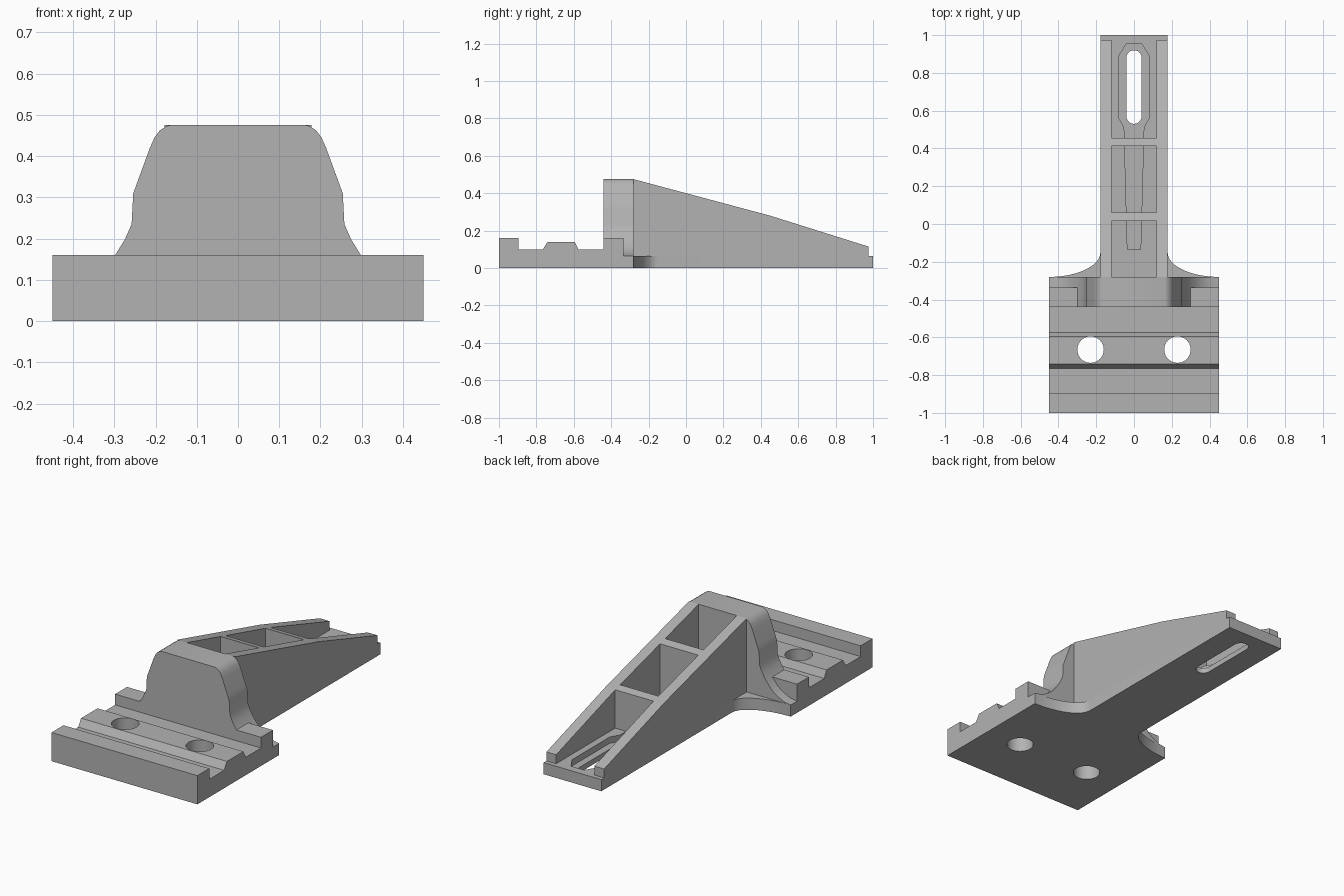
import bpy, bmesh, math
from mathutils import Vector

if "Cube" in bpy.data.objects:
    bpy.data.objects.remove(bpy.data.objects["Cube"])

grey = bpy.data.materials.new("plain grey")
grey.use_nodes = True
colour = (0.45, 0.45, 0.45, 1)
grey.diffuse_color = colour
grey.node_tree.nodes["Principled BSDF"].inputs["Base Color"].default_value = colour

PLACE = {
    "x": lambda a, b, d: (d, a, b),
    "y": lambda a, b, d: (a, d, b),
    "z": lambda a, b, d: (a, b, d),
}


def prism(name, profile, axis, start, end):
    """Extrude a closed 2D profile along one axis."""
    place = PLACE[axis]
    bm = bmesh.new()
    face = bm.faces.new([bm.verts.new(place(a, b, start)) for a, b in profile])
    moved = bmesh.ops.extrude_face_region(bm, geom=[face])["geom"]
    offset = Vector(place(0, 0, end - start))
    bmesh.ops.translate(bm, vec=offset, verts=[v for v in moved if isinstance(v, bmesh.types.BMVert)])
    bmesh.ops.recalc_face_normals(bm, faces=bm.faces)
    mesh = bpy.data.meshes.new(name)
    bm.to_mesh(mesh)
    bm.free()
    mesh.materials.append(grey)
    obj = bpy.data.objects.new(name, mesh)
    bpy.context.collection.objects.link(obj)
    return obj


def activate(obj):
    bpy.ops.object.select_all(action="DESELECT")
    obj.select_set(True)
    bpy.context.view_layer.objects.active = obj


def cut(obj, cutter):
    mod = obj.modifiers.new("cut", "BOOLEAN")
    mod.operation, mod.solver, mod.object = "DIFFERENCE", "EXACT", cutter
    activate(obj)
    bpy.ops.object.modifier_apply(modifier=mod.name)
    bpy.data.objects.remove(cutter)


def smooth(obj):
    activate(obj)
    bpy.ops.object.shade_smooth_by_angle(angle=math.radians(30))


def arc(cx, cy, rx, ry, first, last, steps):
    angles = [math.radians(first + (last - first) * i / steps) for i in range(steps + 1)]
    return [(cx + rx * math.cos(t), cy + ry * math.sin(t)) for t in angles]


def mirrored(half):
    """Close a right-hand outline with its mirror image."""
    return half + [(-a, b) for a, b in reversed(half)]


FLOOR, BACK, HALF = 0.065, -0.28, 0.178

# Grooved clamp base with two bolt holes
base = prism("clamp_base", [
    (-1, 0), (BACK, 0), (BACK, FLOOR), (-0.44, FLOOR), (-0.44, 0.1), (-0.575, 0.1),
    (-0.595, 0.14), (-0.74, 0.14), (-0.765, 0.1), (-0.895, 0.1), (-0.895, 0.16), (-1, 0.16),
], "x", -0.45, 0.45)
for side in (-1, 1):
    hole = arc(side * 0.23, -0.665, 0.07, 0.07, 0, 360, 40)[:-1]
    cut(base, prism("bolt_cutter", hole, "z", -0.1, 0.3))
smooth(base)

# Flared upright behind the clamp
upright = prism("upright", mirrored([
    (0.45, FLOOR), (0.41, 0.072), (0.37, 0.09), (0.335, 0.115), (0.298, 0.16), (0.275, 0.197),
    (0.258, 0.235), (0.254, 0.31), (0.243, 0.34), (0.213, 0.422), (0.202, 0.446),
    (0.19, 0.462), (0.175, 0.472), (0.165, 0.475),
]), "y", -0.44, BACK)
smooth(upright)

# Corner stops
for name, side in (("left", 1), ("right", -1)):
    prism(name + "_corner_stop", [(-0.44, FLOOR), (-0.335, FLOOR), (-0.335, 0.16), (-0.44, 0.16)],
          "x", side * 0.298, side * 0.45)

# Arm floor with flared root, recessed channel and slot
root = arc(0.45, -0.15, 0.45 - HALF, 0.13, 270, 180, 16)
floor = prism("arm_floor", mirrored(root + [(HALF, 1)]), "z", 0, FLOOR)
recess = mirrored([(0.035, -0.135), (0.052, 0.51), (0.08, 0.56), (0.08, 0.89), (0.04, 0.955)])
cut(floor, prism("recess_cutter", recess, "z", 0.03, 0.2))
slot = arc(0, 0.88, 0.04, 0.04, 0, 180, 12) + arc(0, 0.57, 0.04, 0.04, 180, 360, 12)
cut(floor, prism("slot_cutter", slot, "z", -0.1, 0.2))
smooth(floor)

# Tapering side walls
slope = [(BACK, 0.475), (0.45, 0.28), (0.975, 0.115)]
for name, side in (("left", 1), ("right", -1)):
    prism(name + "_arm_wall", [(BACK, FLOOR)] + slope + [(0.975, FLOOR)],
          "x", side * 0.118, side * HALF)


def height(y):
    (y0, z0), (y1, z1) = slope[:2]
    return z0 + (z1 - z0) * (y - y0) / (y1 - y0)


# Cross ribs between the walls
for name, y0, y1 in (("inner", 0.015, 0.06), ("outer", 0.412, 0.455)):
    prism(name + "_cross_rib", [(y0, FLOOR), (y1, FLOOR), (y1, height(y1)), (y0, height(y0))],
          "x", -0.118, 0.118)
